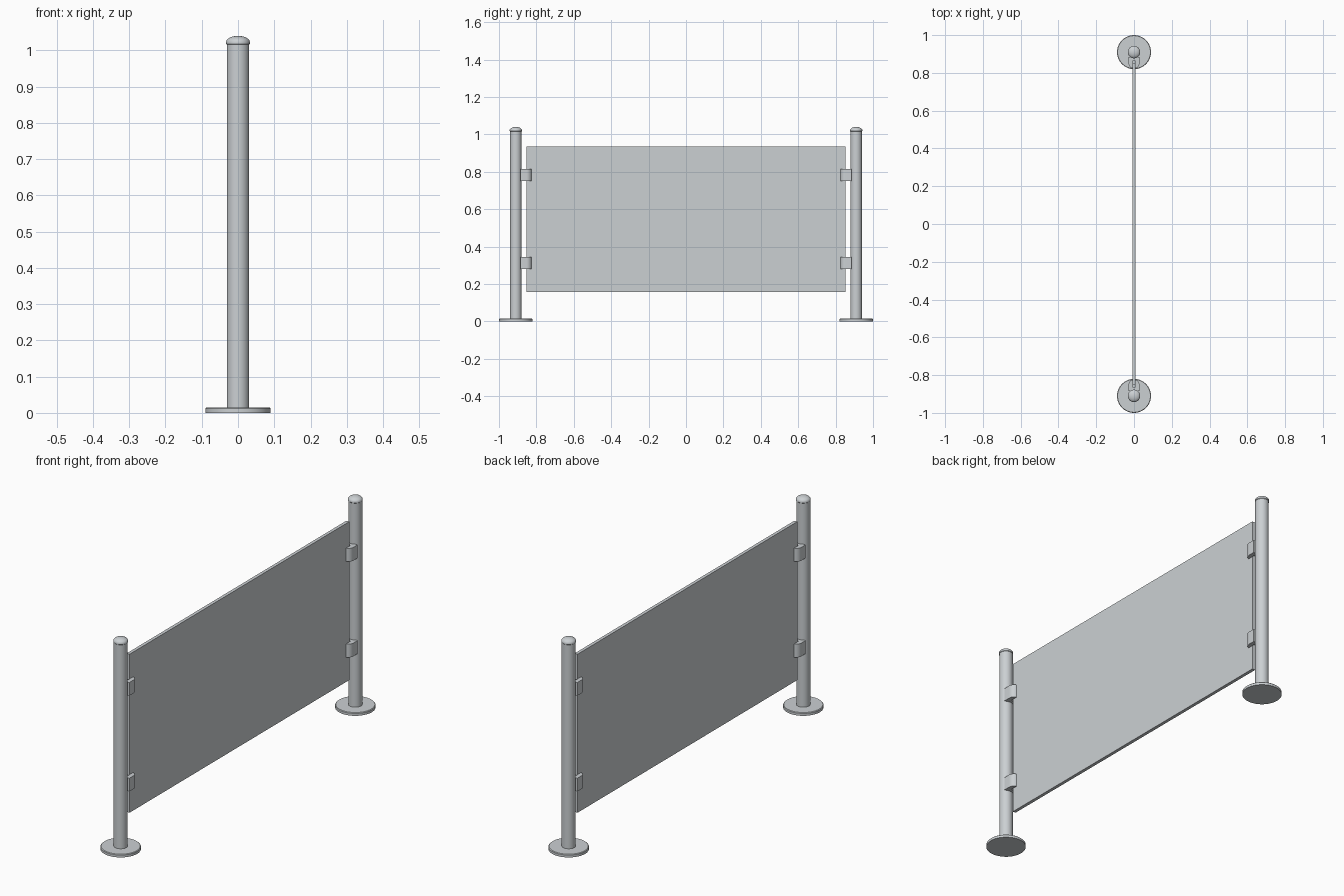
import bpy, bmesh, math

if "Cube" in bpy.data.objects:
    bpy.data.objects.remove(bpy.data.objects["Cube"])

POST_Y = 0.91
HALF_T = 0.008      # half panel thickness


def material(name, rgb):
    m = bpy.data.materials.new(name)
    m.diffuse_color = (*rgb, 1.0)
    m.use_nodes = True
    m.node_tree.nodes["Principled BSDF"].inputs["Base Color"].default_value = m.diffuse_color
    return m


steel = material("brushed_steel", (0.60, 0.63, 0.65))


def finish(name, bm, mat, angle=35):
    bmesh.ops.recalc_face_normals(bm, faces=bm.faces[:])
    me = bpy.data.meshes.new(name)
    bm.to_mesh(me)
    bm.free()
    me.materials.append(mat)
    ob = bpy.data.objects.new(name, me)
    bpy.context.collection.objects.link(ob)
    bpy.ops.object.select_all(action='DESELECT')
    ob.select_set(True)
    bpy.context.view_layer.objects.active = ob
    bpy.ops.object.shade_smooth_by_angle(angle=math.radians(angle))
    return ob


def lathe(name, profile, y, mat, sides=40):
    """Turn an (r, z) profile round a vertical axis at x=0, y."""
    bm = bmesh.new()
    rings = [[bm.verts.new((r * math.cos(2 * math.pi * i / sides),
                            y + r * math.sin(2 * math.pi * i / sides), z))
              for i in range(sides)] for r, z in profile]
    for a, b in zip(rings, rings[1:]):
        for i in range(sides):
            j = (i + 1) % sides
            bm.faces.new((a[i], a[j], b[j], b[i]))
    bm.faces.new(rings[0])
    bm.faces.new(rings[-1])
    return finish(name, bm, mat)


def extrude_outline(name, outline, z0, z1, mat):
    """Extrude a flat xy outline from z0 to z1."""
    bm = bmesh.new()
    face = bm.faces.new([bm.verts.new((x, y, z0)) for x, y in outline])
    ext = bmesh.ops.extrude_face_region(bm, geom=[face])["geom"]
    bmesh.ops.translate(bm, vec=(0, 0, z1 - z0),
                        verts=[v for v in ext if isinstance(v, bmesh.types.BMVert)])
    return finish(name, bm, mat)


# Clamp cross-section: rounded nose towards the panel with a slot for the sheet
R, NOSE, BACK, SLOT = 0.029, 0.853, 0.885, 0.862
start = math.asin(HALF_T / R)
arc = [start + (math.pi / 2 - start) * i / 10 for i in range(11)]
half = [(R * math.sin(a), NOSE - R * math.cos(a)) for a in arc] + [(R, BACK)]
clamp = ([(HALF_T, SLOT)] + half
         + [(-x, y) for x, y in reversed(half)] + [(-HALF_T, SLOT)])

for side, label in ((-1, "front"), (1, "back")):
    y = side * POST_Y
    # Floor flange
    lathe(label + "_base_flange",
          [(0.09, 0), (0.09, 0.012), (0.087, 0.015), (0.03, 0.015)], y, steel)
    # Upright tube
    lathe(label + "_post", [(0.031, 0.01), (0.031, 1.019)], y, steel)
    # Domed cap
    dome = [(0.033 * math.cos(a), 1.022 + 0.018 * math.sin(a))
            for a in [math.radians(t) for t in range(0, 86, 12)]]
    lathe(label + "_post_cap", [(0.031, 1.016), (0.033, 1.018)] + dome, y, steel)
    # Panel clamps
    for z, level in ((0.28, "lower"), (0.75, "upper")):
        extrude_outline(f"{label}_{level}_clamp",
                        [(x, side * cy) for x, cy in clamp], z, z + 0.065, steel)

# Sheet panel between the posts
extrude_outline("panel", [(-HALF_T, -0.852), (HALF_T, -0.852),
                          (HALF_T, 0.852), (-HALF_T, 0.852)], 0.158, 0.936, steel)
